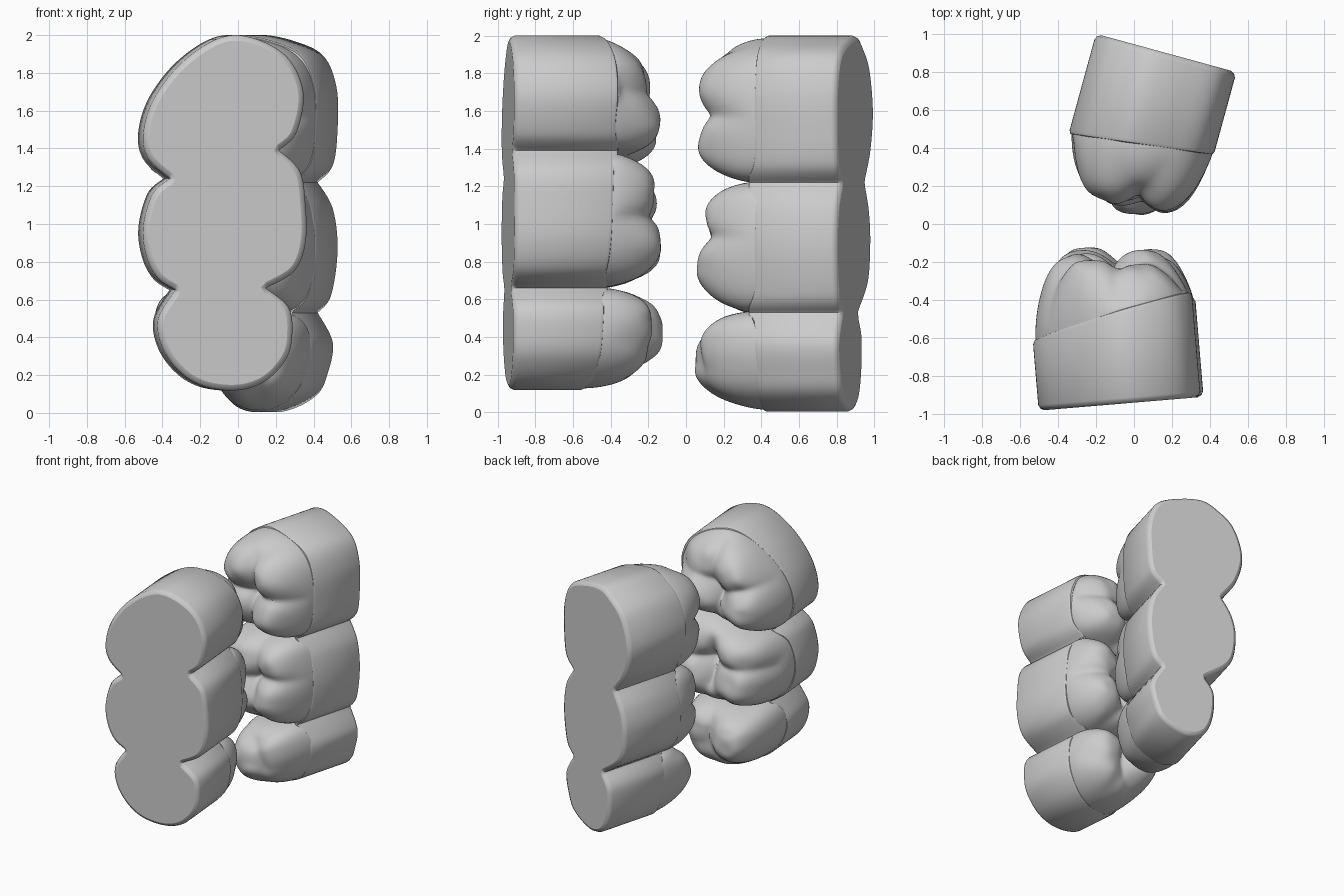
import bpy, bmesh, math
from mathutils import Vector, noise

if "Cube" in bpy.data.objects:
    bpy.data.objects.remove(bpy.data.objects["Cube"])


def curve(pts, closed=False, n=8):
    """Catmull-Rom through 2D points; an open curve omits its last point."""
    P = [Vector(p) for p in pts]
    m = len(P)
    out = []
    for i in range(m if closed else m - 1):
        if closed:
            a, b, c, d = (P[(i + k) % m] for k in (-1, 0, 1, 2))
        else:
            a, b, c, d = P[max(i - 1, 0)], P[i], P[i + 1], P[min(i + 2, m - 1)]
        for j in range(n):
            t = j / n
            out.append(0.5 * (2 * b + (c - a) * t + (2 * a - 5 * b + 4 * c - d) * t ** 2
                              + (3 * b - a - 3 * c + d) * t ** 3))
    return out


def even(loop, n=96, rounds=14):
    """Resample a closed loop evenly, then round off its corners."""
    seg = [(loop[(i + 1) % len(loop)] - p).length for i, p in enumerate(loop)]
    step, out, i, start = sum(seg) / n, [], 0, 0.0
    for k in range(n):
        while i < len(seg) - 1 and start + seg[i] < k * step:
            start += seg[i]
            i += 1
        out.append(loop[i].lerp(loop[(i + 1) % len(loop)], (k * step - start) / seg[i]))
    for _ in range(rounds):
        out = [(out[i - 1] + 2 * p + out[(i + 1) % n]) / 4 for i, p in enumerate(out)]
    return out


def loft(name, rings, place, tip=None):
    """Skin rings of (u, v, w) points; close with end caps or a tip point."""
    bm = bmesh.new()
    rows = [[bm.verts.new(place(*p)) for p in r] for r in rings]
    n = len(rows[0])
    for a, b in zip(rows, rows[1:]):
        for i in range(n):
            bm.faces.new((a[i], a[(i + 1) % n], b[(i + 1) % n], b[i]))
    bm.faces.new(rows[0][::-1])
    if tip:
        t = bm.verts.new(place(*tip))
        for i in range(n):
            bm.faces.new((rows[-1][i], rows[-1][(i + 1) % n], t))
    else:
        bm.faces.new(rows[-1])
    bmesh.ops.recalc_face_normals(bm, faces=bm.faces[:])
    me = bpy.data.meshes.new(name)
    bm.to_mesh(me)
    bm.free()
    ob = bpy.data.objects.new(name, me)
    bpy.context.collection.objects.link(ob)
    bpy.ops.object.select_all(action='DESELECT')
    ob.select_set(True)
    bpy.context.view_layer.objects.active = ob
    bpy.ops.object.shade_smooth_by_angle(angle=math.radians(40))
    # keep the big end caps flat
    for f in me.polygons:
        if len(f.vertices) > 4:
            f.use_smooth = False


def inset(loop, d):
    out = []
    for i, p in enumerate(loop):
        t = (loop[(i + 1) % len(loop)] - loop[i - 1]).normalized()
        out.append(p + Vector((-t.y, t.x)) * d)
    return out


def crown(name, pts, gum, cusps, place):
    """Domed tooth top: lobes blended by a soft maximum leave fissures between."""
    loop = even(curve(pts, True))
    c = sum(loop, Vector((0, 0))) / len(loop)
    a = max(abs(p.x - c.x) for p in loop)
    b = max(abs(p.y - c.y) for p in loop)
    lobes = [(c + Vector((fu * a, fv * b)), h) for fu, fv, h in cusps]

    def height(p, r):
        k, s = 60, 0
        for q, h in lobes:
            d2 = (p - q).length_squared
            s += math.exp(k * (h - 2.0 * d2 - 22 * d2 * d2 - 0.6))
        top = max(math.log(max(s, 1e-9)) / k + 0.6, 0.6)
        top += 0.02 * noise.noise(Vector((p.x * 8, p.y * 8, a * 50)))
        g = gum(p) - 0.02
        return g + (top - g) * math.sqrt(max(0, 1 - r ** 5.5))

    rings = []
    N = 32
    for j in range(N):
        r = math.cos(j / N * math.pi / 2)
        ring = [c + (p - c) * 0.985 * r for p in loop]
        rings.append([(p.x, p.y, height(p, r)) for p in ring])
    loft(name, rings, place, (c.x, c.y, height(c, 0)))


def jaw(name, centre, angle, facing, bottom, mid_r, top, mid_l, slope, cusps):
    ca, sa = math.cos(angle), math.sin(angle)

    def place(u, v, w):
        return (centre[0] + u * ca - w * sa * facing,
                centre[1] + u * sa + w * ca * facing, v)

    def local(pts):
        return [((x - centre[0]) / ca, z) for x, z in pts]

    bottom, mid_r, top, mid_l = map(local, (bottom, mid_r, top, mid_l))
    notches = [Vector(s[k]) for s in (mid_r, mid_l) for k in (0, -1)]

    def gum(p):
        """Sloping gum line that climbs between neighbouring teeth."""
        rise = sum(math.exp(-((p - q).length / .1) ** 2) for q in notches)
        return slope[0] + slope[1] * p.x + slope[2] * (p.y - 1) + .05 * rise

    # gum block with rounded lower edge and scalloped rim
    outline = [p for seg in (bottom, mid_r, top, mid_l) for p in curve(seg)]
    rings = []
    for d, w in ((.03, 0), (.01, .01), (0, .03)):
        rings.append([(p.x, p.y, w) for p in inset(outline, d)])
    for d, dw in ((0, -.02), (.008, -.004), (.02, 0), (.04, -.01)):
        rings.append([(q.x, q.y, gum(p) + dw) for p, q in zip(outline, inset(outline, d))])
    loft(name + "_gum_block", rings, place)
    # three crowns
    loops = (bottom, mid_r + mid_l, top)
    for part, pts, cs in zip(("small", "middle", "large"), loops, cusps):
        crown(f"{name}_{part}_crown", pts, gum, cs, place)


# front row of teeth, crowns facing the back
jaw("front_row", (-.07, -.945), math.radians(4.8), 1,
    [(-.33, .65), (-.42, .5), (-.4, .35), (-.31, .22), (-.18, .14), (0, .12), (.15, .17),
     (.26, .29), (.29, .42), (.27, .56), (.15, .66)],
    [(.15, .66), (.3, .75), (.36, .9), (.36, 1.1), (.33, 1.28), (.22, 1.39)],
    [(.22, 1.39), (.31, 1.48), (.35, 1.68), (.29, 1.85), (.17, 1.95), (0, 2), (-.15, 1.96),
     (-.32, 1.83), (-.45, 1.65), (-.5, 1.47), (-.47, 1.34), (-.36, 1.24)],
    [(-.36, 1.24), (-.45, 1.16), (-.5, .98), (-.48, .82), (-.42, .71), (-.33, .65)],
    (.435, .2, .05),
    [[(-.4, .05, .84), (.5, .25, .76), (.45, -.3, .74), (.0, -.6, .7), (-.1, .6, .74)],
     [(-.4, .42, .81), (-.4, -.38, .83), (.5, .5, .78), (.5, -.35, .81), (0, -.7, .75),
      (.05, .72, .72)],
     [(-.45, -.35, .80), (-.25, .4, .77), (.5, -.25, .80), (.4, .45, .73), (.0, -.7, .72)]])

# back row of teeth, crowns facing the front
jaw("back_row", (.165, .9), math.radians(-15.3), -1,
    [(.09, .52), (.02, .4), (.03, .2), (.09, .06), (.2, .005), (.32, .03), (.43, .1),
     (.48, .2), (.51, .37), (.43, .53)],
    [(.43, .53), (.5, .62), (.535, .86), (.51, 1.08), (.43, 1.22)],
    [(.43, 1.22), (.51, 1.31), (.535, 1.5), (.53, 1.72), (.46, 1.89), (.3, 1.97), (.12, 2),
     (0, 1.95), (-.13, 1.83), (-.2, 1.6), (-.15, 1.38), (-.04, 1.22)],
    [(-.04, 1.22), (-.12, 1.08), (-.15, .9), (-.1, .68), (.09, .52)],
    (.5, -.12, 0),
    [[(-.3, -.1, .87), (.5, .25, .79), (.45, -.35, .77), (-.1, .55, .78)],
     [(-.35, .42, .83), (-.3, -.4, .84), (.5, .5, .78), (.5, -.35, .82), (0, -.7, .74)],
     [(-.45, -.35, .82), (-.35, .42, .84), (.48, -.42, .81), (.5, .4, .81),
      (0, .7, .74)]])
